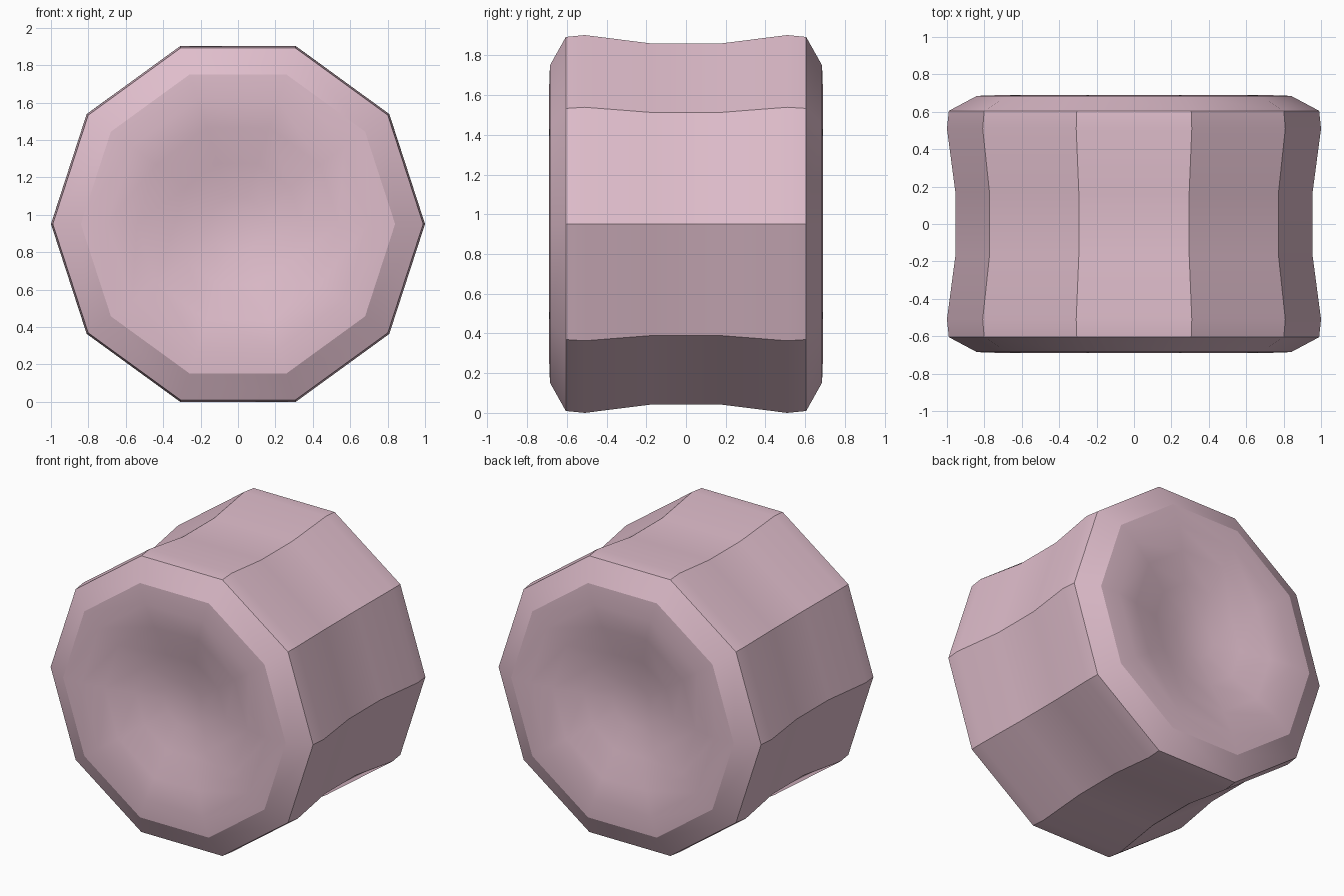
import bpy, bmesh, math

if "Cube" in bpy.data.objects:
    bpy.data.objects.remove(bpy.data.objects["Cube"])

SIDES = 10
CZ = math.cos(math.pi / SIDES)          # centre height: the drum rests on a flat side

# half profile as (radius, y): dished face, chamfer, waisted rim
half = [(0.15, 0.578), (0.34, 0.613), (0.54, 0.664), (0.7, 0.69), (0.84, 0.685),
        (0.99, 0.605), (1.0, 0.51), (0.955, 0.17)]
profile = [(r, -y) for r, y in half] + [(r, y) for r, y in reversed(half)]

bm = bmesh.new()
rings = []
for r, y in profile:
    rings.append([bm.verts.new((r * math.cos(2 * math.pi * i / SIDES), y,
                                CZ + r * math.sin(2 * math.pi * i / SIDES)))
                  for i in range(SIDES)])
for a, b in zip(rings, rings[1:]):
    for i in range(SIDES):
        j = (i + 1) % SIDES
        bm.faces.new((a[i], a[j], b[j], b[i]))

# centres of the two dishes
for ring, y in ((rings[0], -0.57), (rings[-1], 0.57)):
    c = bm.verts.new((0, y, CZ))
    for i in range(SIDES):
        bm.faces.new((ring[i], ring[(i + 1) % SIDES], c))
bmesh.ops.recalc_face_normals(bm, faces=bm.faces)

mesh = bpy.data.meshes.new("dished_drum")
bm.to_mesh(mesh)
bm.free()
drum = bpy.data.objects.new("dished_drum", mesh)
bpy.context.collection.objects.link(drum)

mat = bpy.data.materials.new("dusty pink")
mat.diffuse_color = (0.74, 0.51, 0.60, 1)
mat.use_nodes = True
mat.node_tree.nodes["Principled BSDF"].inputs["Base Color"].default_value = mat.diffuse_color
mesh.materials.append(mat)

# smooth dish and waist, crisp corners
bpy.context.view_layer.objects.active = drum
drum.select_set(True)
bpy.ops.object.shade_smooth_by_angle(angle=math.radians(20))
